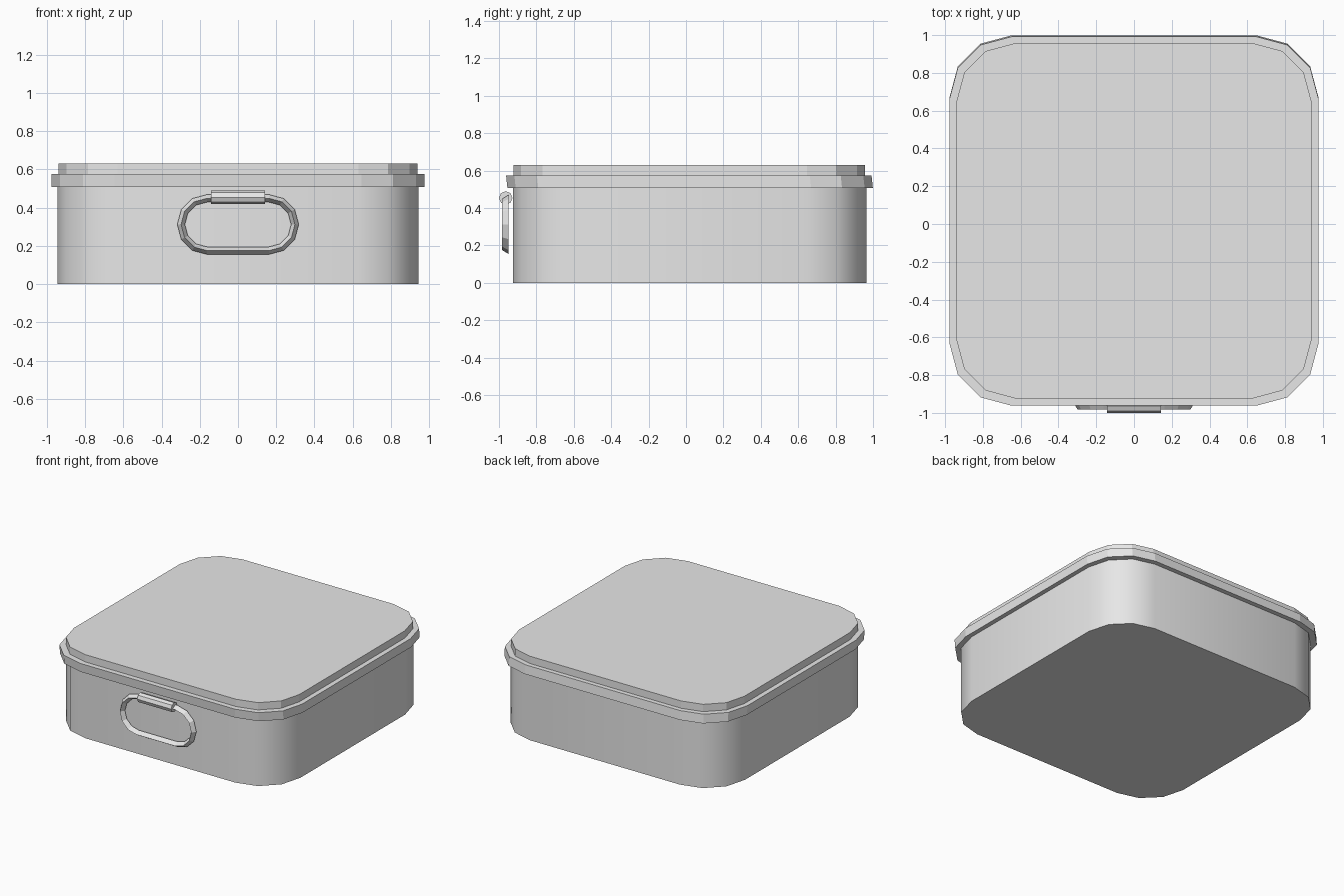
import bpy, bmesh, math
from mathutils import Vector

if "Cube" in bpy.data.objects:
    bpy.data.objects.remove(bpy.data.objects["Cube"])

grey = bpy.data.materials.new("light_grey")
grey.diffuse_color = (0.8, 0.8, 0.8, 1)
grey.use_nodes = True
grey.node_tree.nodes["Principled BSDF"].inputs["Base Color"].default_value = grey.diffuse_color


def make_object(name, bm, smooth=None):
    bmesh.ops.recalc_face_normals(bm, faces=bm.faces)
    mesh = bpy.data.meshes.new(name)
    bm.to_mesh(mesh)
    bm.free()
    mesh.materials.append(grey)
    obj = bpy.data.objects.new(name, mesh)
    bpy.context.collection.objects.link(obj)
    if smooth:
        bpy.ops.object.select_all(action='DESELECT')
        obj.select_set(True)
        bpy.context.view_layer.objects.active = obj
        bpy.ops.object.shade_smooth_by_angle(angle=math.radians(smooth))
    return obj


def rounded_square(half, radius, segments=3):
    """Outline of a square with rounded corners."""
    c = half - radius
    points = []
    for k, (sx, sy) in enumerate([(1, 1), (-1, 1), (-1, -1), (1, -1)]):
        for i in range(segments + 1):
            a = math.radians(90 * (k + i / segments))
            points.append((sx * c + radius * math.cos(a), sy * c + radius * math.sin(a)))
    return points


def bridge(bm, a, b):
    for i in range(len(a)):
        j = (i + 1) % len(a)
        bm.faces.new((a[i], a[j], b[j], b[i]))


def stacked(name, levels, smooth=None):
    """Closed solid from rounded squares: (half size, radius, y centre, z)."""
    bm = bmesh.new()
    rings = [[bm.verts.new((x, y + yc, z)) for x, y in rounded_square(h, r)]
             for h, r, yc, z in levels]
    for a, b in zip(rings, rings[1:]):
        bridge(bm, a, b)
    bm.faces.new(rings[0][::-1])
    bm.faces.new(rings[-1])
    return make_object(name, bm, smooth)


# Box body
stacked("box_body", [(0.944, 0.32, 0.02, 0), (0.944, 0.32, 0.02, 0.515)], smooth=40)

# Lid with overhanging rim and raised, slightly smaller top panel
stacked("lid", [(0.977, 0.33, 0.022, 0.508), (0.977, 0.33, 0.015, 0.575),
                (0.940, 0.31, 0.017, 0.575), (0.940, 0.31, 0.017, 0.63)])

# Handle ring: triangular section swept round a stadium
bm = bmesh.new()
loops = []
for radius, y in [(0.157, -0.95), (0.137, -0.983), (0.117, -0.95)]:
    loop = []
    for side in (1, -1):
        for i in range(7):
            a = math.radians(-90 + 30 * i)
            loop.append(bm.verts.new((side * (0.161 + radius * math.cos(a)), y,
                                      0.312 + side * radius * math.sin(a))))
    loops.append(loop)
for i in range(3):
    bridge(bm, loops[i], loops[(i + 1) % 3])
make_object("handle_ring", bm)

# Hinge barrel holding the ring
bm = bmesh.new()
ends = [[bm.verts.new((x, -0.964 + 0.036 * math.cos(math.tau * i / 8),
                       0.454 + 0.036 * math.sin(math.tau * i / 8))) for i in range(8)]
        for x in (-0.142, 0.142)]
bridge(bm, *ends)
for end in ends:
    bm.faces.new(end)
make_object("handle_hinge", bm)
